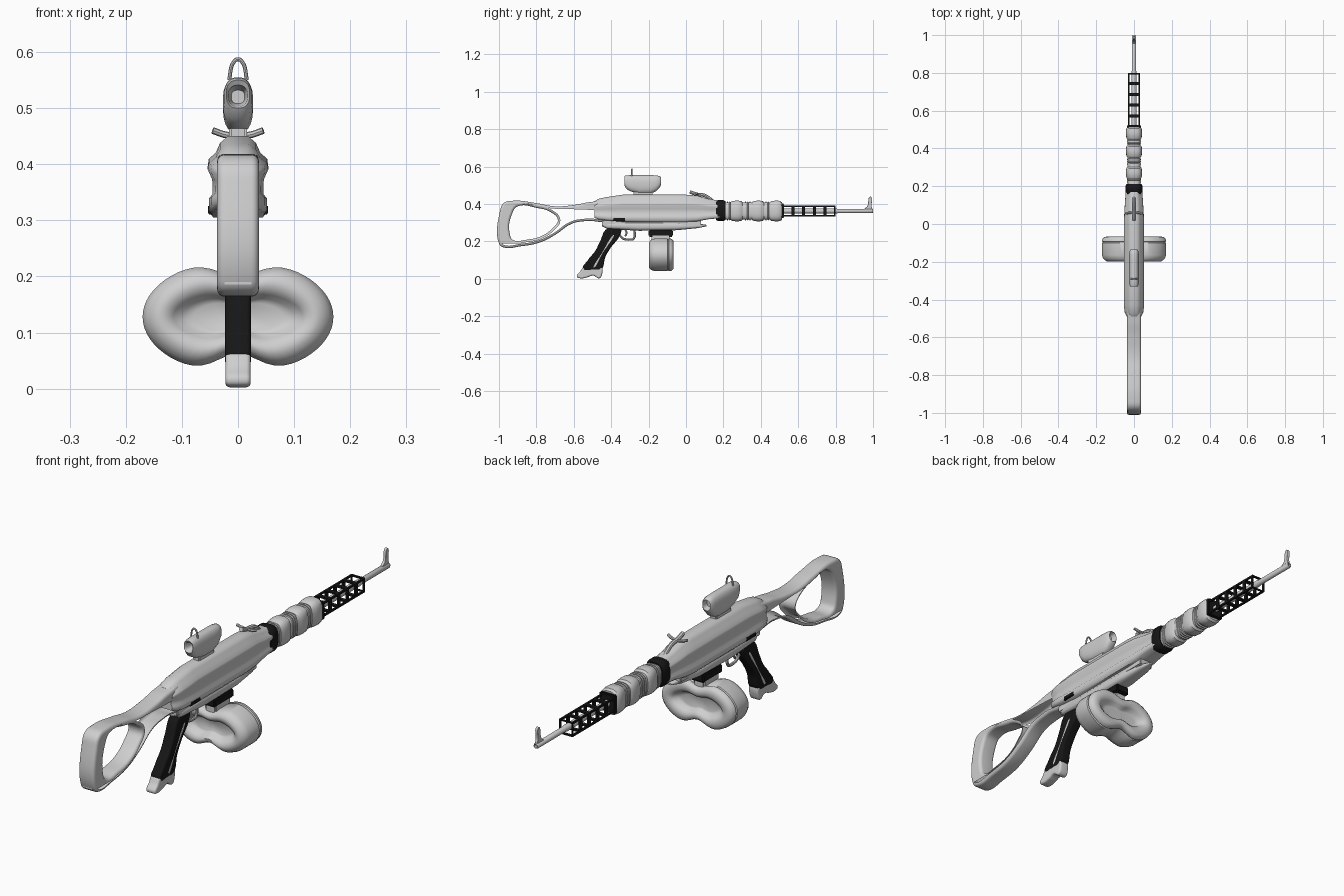
import bpy, bmesh, math
from mathutils import Matrix

cube = bpy.data.objects.get("Cube")
if cube:
    bpy.data.objects.remove(cube)


def material(name, rgb):
    m = bpy.data.materials.new(name)
    m.use_nodes = True
    m.diffuse_color = (*rgb, 1)
    m.node_tree.nodes["Principled BSDF"].inputs["Base Color"].default_value = (*rgb, 1)
    return m


GREY = material("light grey", (0.62, 0.62, 0.62))
BLACK = material("black", (0.008, 0.008, 0.008))
# side profile plane: local x -> y, local y -> z, local z -> x
SIDE = Matrix(((0, 0, 1, 0), (1, 0, 0, 0), (0, 1, 0, 0), (0, 0, 0, 1)))


def finish(name, mesh, mat, angle=40):
    ob = bpy.data.objects.new(name, mesh)
    bpy.context.collection.objects.link(ob)
    mesh.materials.clear()
    mesh.materials.append(mat)
    bpy.ops.object.select_all(action='DESELECT')
    ob.select_set(True)
    bpy.context.view_layer.objects.active = ob
    if angle:
        bpy.ops.object.shade_smooth_by_angle(angle=math.radians(angle))
    return ob


def oval(n=24, p=2.0):
    """Unit superellipse outline in x, z."""
    pts = []
    for i in range(n):
        a = 2 * math.pi * (i + 0.5) / n
        c, s = math.cos(a), math.sin(a)
        pts.append((math.copysign(abs(c) ** (2 / p), c), math.copysign(abs(s) ** (2 / p), s)))
    return pts


def loft(name, outline, sections, mat, angle=40):
    """Skin an outline along y; each section is y, x scale, z scale, z centre."""
    bm = bmesh.new()
    rings = [[bm.verts.new((x * sx, y, cz + z * sz)) for x, z in outline]
             for y, sx, sz, cz in sections]
    n = len(outline)
    for a, b in zip(rings, rings[1:]):
        for i in range(n):
            j = (i + 1) % n
            bm.faces.new((a[i], a[j], b[j], b[i]))
    bm.faces.new(rings[0])
    bm.faces.new(rings[-1])
    bmesh.ops.recalc_face_normals(bm, faces=bm.faces)
    mesh = bpy.data.meshes.new(name)
    bm.to_mesh(mesh)
    bm.free()
    return finish(name, mesh, mat, angle)


def curve_mesh(name, curve, mat, matrix):
    tmp = bpy.data.objects.new(name + " curve", curve)
    bpy.context.collection.objects.link(tmp)
    deps = bpy.context.evaluated_depsgraph_get()
    mesh = bpy.data.meshes.new_from_object(tmp.evaluated_get(deps))
    bpy.data.objects.remove(tmp)
    mesh.transform(matrix)
    return finish(name, mesh, mat)


def add_spline(curve, pts, closed):
    s = curve.splines.new('BEZIER')
    s.bezier_points.add(len(pts) - 1)
    for bp, co in zip(s.bezier_points, pts):
        bp.co = (*co, 0)[:3]
        bp.handle_left_type = bp.handle_right_type = 'AUTO'
    s.use_cyclic_u = closed
    s.resolution_u = 6


def panel(name, loops, half, bevel, mat):
    """Rounded slab from side outlines (y, z); later loops are holes."""
    c = bpy.data.curves.new(name, 'CURVE')
    c.dimensions, c.fill_mode = '2D', 'BOTH'
    c.extrude, c.bevel_depth, c.offset, c.bevel_resolution = half - bevel, bevel, -bevel, 3
    for pts in loops:
        add_spline(c, pts, True)
    return curve_mesh(name, c, mat, SIDE)


def rod(name, pts, radius, mat):
    c = bpy.data.curves.new(name, 'CURVE')
    c.dimensions = '3D'
    c.bevel_depth, c.bevel_resolution, c.use_fill_caps = radius, 2, True
    add_spline(c, pts, False)
    return curve_mesh(name, c, mat, Matrix())


def box(name, x, y, z, mat, bevel=0.004):
    """Bevelled box from (min, max) ranges."""
    bm = bmesh.new()
    bmesh.ops.create_cube(bm, size=1)
    for v in bm.verts:
        v.co = [r[0] + (k + 0.5) * (r[1] - r[0]) for k, r in zip(v.co, (x, y, z))]
    bmesh.ops.bevel(bm, geom=bm.edges[:], offset=bevel, segments=2, affect='EDGES')
    mesh = bpy.data.meshes.new(name)
    bm.to_mesh(mesh)
    bm.free()
    return finish(name, mesh, mat)


# shoulder stock with its opening
panel("stock", [
    [(-1, .19), (-.995, .36), (-.975, .405), (-.92, .418), (-.8, .405), (-.7, .388),
     (-.6, .395), (-.5, .412), (-.42, .41), (-.42, .32), (-.53, .31), (-.61, .295),
     (-.7, .235), (-.78, .195), (-.88, .175), (-.98, .17)],
    [(-.925, .36), (-.9, .388), (-.8, .38), (-.72, .355), (-.685, .315), (-.71, .275),
     (-.77, .23), (-.85, .21), (-.925, .208), (-.94, .23)]], .037, .013, GREY)
box("butt_pad", (-.032, .032), (-1, -.98), (.178, .34), GREY, .008)

# receiver: stepped cross-section, mirrored, offsets from its mid height
half = [(.018, .09), (.032, .078), (.04, .06), (.052, .05), (.054, .036), (.046, .015),
        (.045, -.015), (.052, -.025), (.052, -.045), (.044, -.055)]
section = half + [(-x, z) for x, z in reversed(half)]
loft("receiver", section, [(-.49, .7, .6, .36), (-.47, .9, .75, .36), (-.43, 1, .85, .36),
     (-.34, 1, 1, .36), (0, 1, 1, .36), (.06, .95, .95, .36), (.12, .88, .75, .36),
     (.18, .8, .65, .36)], GREY, 50)
loft("lower_rail", oval(20, 3), [(-.45, .02, .008, .29), (-.42, .033, .018, .285),
     (-.25, .038, .025, .282), (-.05, .036, .022, .282), (.06, .026, .013, .284),
     (.11, .01, .004, .285)], GREY, 50)
box("receiver_core", (-.032, .032), (-.45, .08), (.285, .33), GREY)
box("ejection_slot", (-.0535, .0535), (-.39, -.325), (.31, .328), BLACK, .002)

# ribbed handguard with three swollen bands
guard = oval(24, 3)
loft("guard_collar", guard, [(.16, .041, .05, .365), (.17, .045, .056, .365),
     (.2, .045, .056, .365), (.212, .04, .05, .365)], BLACK)
bands = []
for centre in (.275, .39, .485):
    bands += [(centre + d, w, h, .363) for d, w, h in
              ((-.038, .035, .046), (-.028, .041, .054), (0, .043, .056),
               (.02, .041, .054), (.028, .035, .046))]
loft("handguard", guard, [(.2, .035, .047, .363)] + bands, GREY, 35)
for k, y in enumerate((.222, .234, .318, .33, .342, .428, .44)):
    loft(f"guard_rib_{k + 1}", guard, [(y - .004, .034, .045, .363), (y - .002, .038, .051, .363),
         (y + .002, .038, .051, .363), (y + .004, .034, .045, .363)], GREY, 30)
box("shroud_collar", (-.037, .037), (.508, .525), (.325, .402), BLACK)

# perforated barrel shroud
shroud = loft("barrel_shroud", [(1, 1), (-1, 1), (-1, -1), (1, -1)],
              [(.515 + .057 * i, .032, .03, .363) for i in range(6)], BLACK, 0)
bm = bmesh.new()
bm.from_mesh(shroud.data)
caps = [f for f in bm.faces if abs(f.normal.y) > .9]
bmesh.ops.delete(bm, geom=caps, context='FACES')
windows = bm.faces[:]
bmesh.ops.inset_individual(bm, faces=windows, thickness=.011)
bmesh.ops.delete(bm, geom=windows, context='FACES')
bm.to_mesh(shroud.data)
bm.free()
thick = shroud.modifiers.new("thickness", 'SOLIDIFY')
thick.thickness = .007

# barrel and front sight
loft("barrel", oval(16), [(.5, .014, .014, .363), (.8, .014, .014, .363), (.81, .012, .012, .363),
     (.995, .012, .012, .363), (1, .009, .009, .363), (.998, .006, .006, .363),
     (.95, .006, .006, .363)], GREY)
panel("front_sight", [[(.955, .37), (.97, .39), (.982, .438), (.99, .438), (.992, .39),
                       (.994, .37)]], .006, .002, GREY)

# cocking lever
rod("lever_stem", [(0, .02, .465), (0, .06, .452), (0, .1, .446), (0, .15, .41)], .009, GREY)
rod("lever_bar", [(-.045, .055, .46), (-.02, .06, .452), (.02, .06, .452), (.045, .055, .46)],
    .006, GREY)

# optic: hollow at both ends, on a short mount
loft("optic_body", oval(24, 2.5), [(-.28, .012, .012, .52), (-.325, .017, .019, .522),
     (-.33, .021, .025, .525), (-.318, .025, .037, .517), (-.295, .027, .044, .511),
     (-.25, .027, .05, .505), (-.19, .027, .05, .505), (-.16, .026, .043, .511),
     (-.14, .022, .03, .52), (-.135, .018, .022, .522), (-.16, .014, .016, .522)], GREY)
box("optic_mount", (-.016, .016), (-.28, -.18), (.44, .468), GREY)
rod("optic_sight", [(-.016, -.29, .55), (-.007, -.29, .583), (0, -.29, .587),
                    (.007, -.29, .583), (.016, -.29, .55)], .0035, GREY)

# pistol grip with split foot and side seam
panel("pistol_grip", [[(-.42, .27), (-.35, .27), (-.355, .23), (-.4, .17), (-.43, .12),
                       (-.455, .05), (-.5, .045), (-.55, .05), (-.525, .1), (-.485, .15),
                       (-.46, .2)]], .023, .008, BLACK)
panel("grip_foot", [[(-.583, .012), (-.565, .04), (-.545, .066), (-.5, .055), (-.46, .075),
                     (-.45, .02), (-.465, .003), (-.495, .018), (-.53, .008),
                     (-.565, .003)]], .0225, .008, GREY)
panel("grip_seam", [[(-.39, .235), (-.385, .233), (-.45, .13), (-.49, .06), (-.495, .062),
                     (-.455, .13)]], .0235, .001, GREY)

# trigger and guard
rod("trigger_guard", [(0, -.355, .235), (0, -.34, .218), (0, -.3, .21), (0, -.28, .215),
                      (0, -.275, .265)], .006, GREY)
rod("trigger", [(0, -.325, .265), (0, -.318, .245), (0, -.325, .228)], .005, GREY)

# twin-lobed drum magazine with a recess on each face
lobes = []
for i in range(64):
    a = 2 * math.pi * i / 64
    x = math.cos(a)
    pinch = .29 if math.sin(a) > 0 else .36
    lobes.append((x, math.sin(a) * 1.14 * (1 - pinch * math.exp(-(x / .32) ** 2))))
rear = [(-.165, .08, .025), (-.17, .1, .033), (-.188, .115, .04), (-.199, .13, .055),
        (-.198, .145, .07), (-.185, .162, .084), (-.165, .17, .09)]
front = [(-.1, .17, .09), (-.096, .163, .085), (-.092, .17, .09), (-.078, .167, .088),
         (-.068, .155, .078), (-.066, .13, .055), (-.076, .115, .04), (-.092, .1, .033),
         (-.095, .08, .025)]
loft("drum_magazine", lobes, [(y, w, h, .128) for y, w, h in rear + front], GREY, 50)
box("magazine_neck", (-.026, .026), (-.185, -.085), (.18, .24), GREY, .006)
box("magazine_mount", (-.032, .032), (-.2, -.07), (.225, .262), BLACK, .006)
